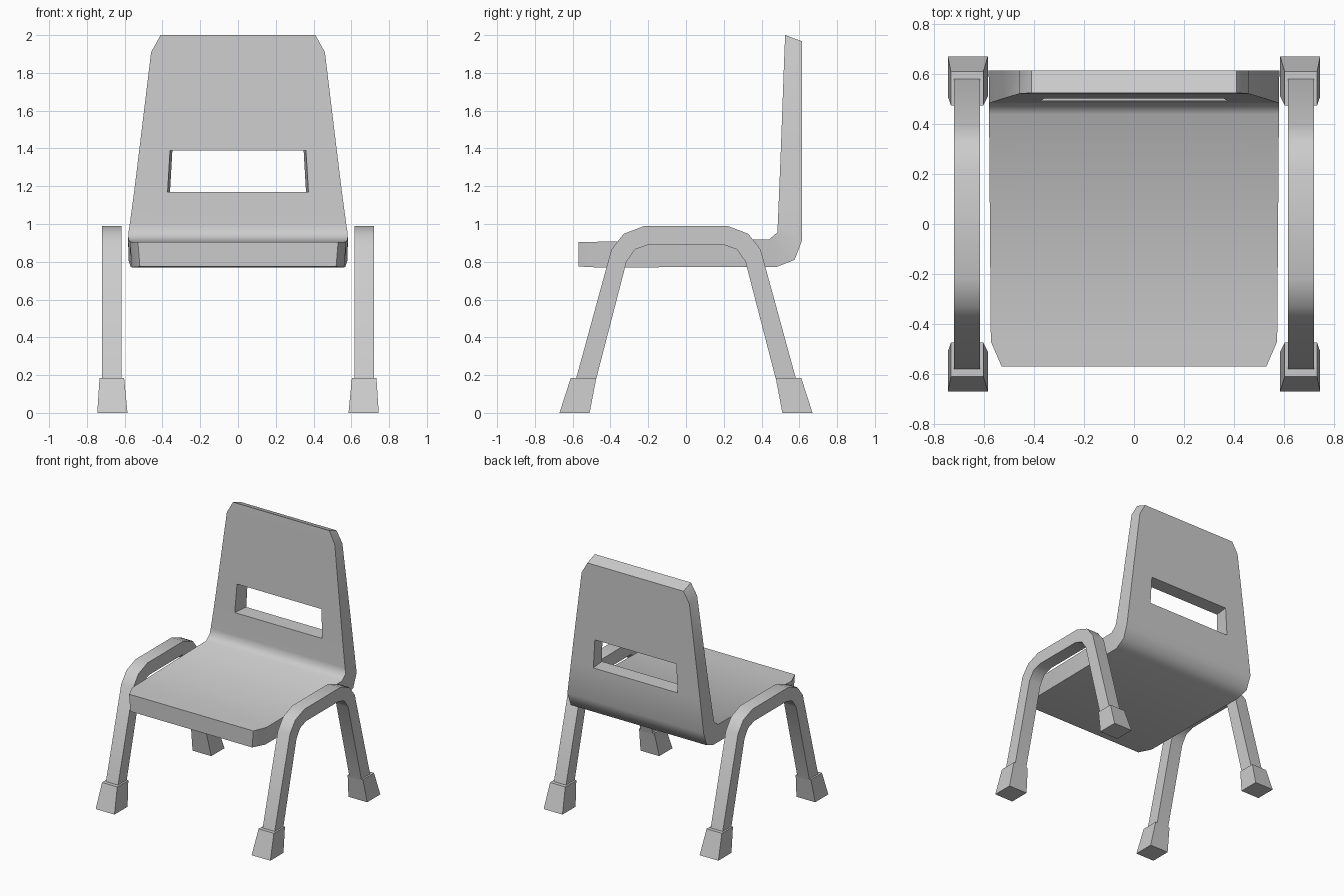
import bpy, bmesh, math

if "Cube" in bpy.data.objects:
    bpy.data.objects.remove(bpy.data.objects["Cube"])


def loft(name, stations, hole=None, smooth=0):
    """Thick strip: each station is (front (y,z), back (y,z), front xs, back xs)."""
    bm = bmesh.new()
    A = [[bm.verts.new((x, *a)) for x in xa] for a, b, xa, xb in stations]
    B = [[bm.verts.new((x, *b)) for x in xb] for a, b, xa, xb in stations]
    n, m = len(A) - 1, len(A[0]) - 1

    def wall(i, j, k, l):
        bm.faces.new((A[i][j], A[k][l], B[k][l], B[i][j]))

    for i in range(n):
        for j in range(m):
            if (i, j) == hole:
                wall(i, j, i, j + 1)
                wall(i, j + 1, i + 1, j + 1)
                wall(i + 1, j + 1, i + 1, j)
                wall(i + 1, j, i, j)
                continue
            for g in (A, B):
                bm.faces.new((g[i][j], g[i][j + 1], g[i + 1][j + 1], g[i + 1][j]))
        wall(i, 0, i + 1, 0)
        wall(i, m, i + 1, m)
    for j in range(m):
        wall(0, j, 0, j + 1)
        wall(n, j, n, j + 1)
    bmesh.ops.recalc_face_normals(bm, faces=bm.faces)
    mesh = bpy.data.meshes.new(name)
    bm.to_mesh(mesh)
    bm.free()
    ob = bpy.data.objects.new(name, mesh)
    bpy.context.collection.objects.link(ob)
    if smooth:
        bpy.ops.object.select_all(action='DESELECT')
        bpy.context.view_layer.objects.active = ob
        ob.select_set(True)
        bpy.ops.object.shade_smooth_by_angle(angle=math.radians(smooth))
    return ob


# Seat and backrest shell: top/front point, under/back point,
# half width, slot half width, half width and slot scale underneath
shell = [
    ((-0.57, 0.905), (-0.57, 0.775), 0.53, 0.37, 0.98, 1),
    ((-0.47, 0.906), (-0.47, 0.77), 0.573, 0.37, 0.98, 1),
    ((0.44, 0.918), (0.48, 0.773), 0.58, 0.37, 0.98, 1),
    ((0.483, 0.955), (0.575, 0.81), 0.58, 0.37, 1, 1),
    ((0.486, 1.0), (0.615, 0.915), 0.573, 0.37, 1.015, 1),
    ((0.493, 1.17), (0.615, 1.17), 0.55, 0.373, 1, 0.965),
    ((0.502, 1.39), (0.615, 1.39), 0.523, 0.36, 1, 0.965),
    ((0.521, 1.91), (0.615, 1.88), 0.46, 0.34, 1, 1),
    ((0.525, 2.0), (0.615, 1.967), 0.41, 0.33, 1, 1),
]
stations = []
for a, b, w, s, kw, ks in shell:
    stations.append((a, b, (-w, -s, s, w), (-w * kw, -s * ks, s * ks, w * kw)))
loft("seat_and_backrest", stations, hole=(5, 1), smooth=50)

# Bent leg frames: outer and inner edge of half the arch, mirrored front to back
arch = [
    ((-0.585, 0.17), (-0.478, 0.17)),
    ((-0.395, 0.865), (-0.315, 0.80)),
    ((-0.33, 0.948), (-0.27, 0.865)),
    ((-0.22, 0.99), (-0.20, 0.89)),
]
arch += [((-a[0], a[1]), (-b[0], b[1])) for a, b in reversed(arch)]

for side, sx in (("left", -1), ("right", 1)):
    xs = (sx * 0.617, sx * 0.72)
    loft(side + "_leg_frame", [(a, b, xs, xs) for a, b in arch], smooth=45)
    # Tapered feet
    for end, sy in (("front", 1), ("back", -1)):
        low = (sx * 0.585, sx * 0.745)
        top = (sx * 0.603, sx * 0.733)
        loft(f"{end}_{side}_foot", [
            ((-0.67 * sy, 0), (-0.51 * sy, 0), low, low),
            ((-0.61 * sy, 0.185), (-0.475 * sy, 0.185), top, top)])
